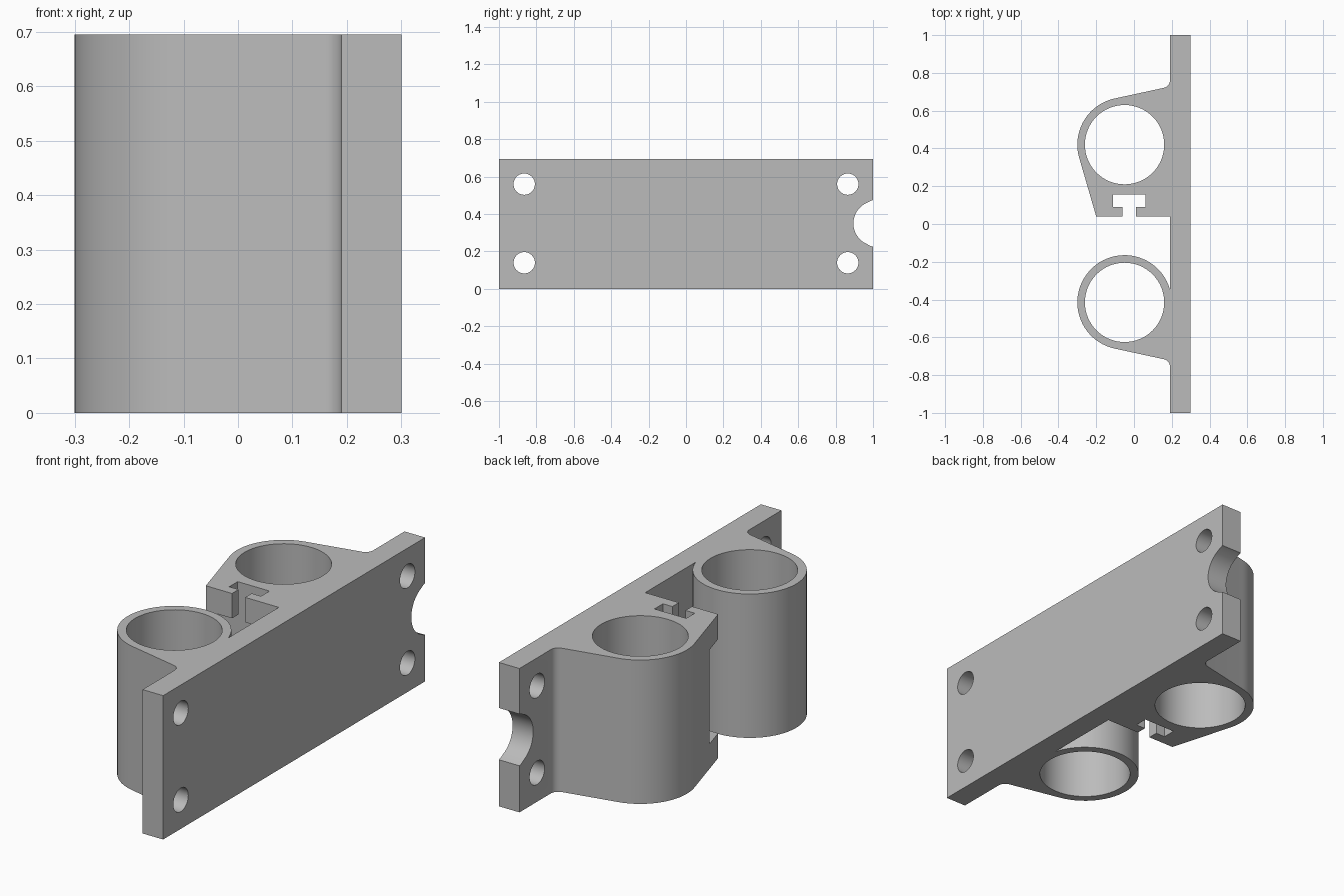
import bpy
import bmesh
from math import cos, sin, radians
from mathutils import Matrix, Vector

if "Cube" in bpy.data.objects:
    bpy.data.objects.remove(bpy.data.objects["Cube"], do_unlink=True)

HEIGHT = 0.695
BORES = [(-0.05, 0.42), (-0.05, -0.415)]
UP = Matrix.Identity(4)
# Maps a (y, z) profile to the side of the plate, extruded along x
SIDEWAYS = Matrix(((0, 0, 1, 0), (1, 0, 0, 0), (0, 1, 0, 0), (0, 0, 0, 1)))

grey = bpy.data.materials.new("plain grey")
grey.use_nodes = True
grey.diffuse_color = (0.5, 0.5, 0.5, 1)
grey.node_tree.nodes["Principled BSDF"].inputs["Base Color"].default_value = (0.5, 0.5, 0.5, 1)


def arc(centre, radius, start, end, steps):
    angles = [radians(start + (end - start) * i / steps) for i in range(steps + 1)]
    return [(centre[0] + radius * cos(a), centre[1] + radius * sin(a)) for a in angles]


def circle(centre, radius, steps=64):
    return arc(centre, radius, 0, 360, steps)[:-1]


def extrude(name, profile, low, high, frame=UP):
    """Extrude a closed profile into a solid."""
    bm = bmesh.new()
    face = bm.faces.new([bm.verts.new(frame @ Vector((u, v, low))) for u, v in profile])
    grown = bmesh.ops.extrude_face_region(bm, geom=[face])["geom"]
    shift = frame @ Vector((0, 0, high - low))
    bmesh.ops.translate(bm, vec=shift, verts=[g for g in grown if isinstance(g, bmesh.types.BMVert)])
    bmesh.ops.recalc_face_normals(bm, faces=bm.faces)
    mesh = bpy.data.meshes.new(name)
    bm.to_mesh(mesh)
    bm.free()
    obj = bpy.data.objects.new(name, mesh)
    mesh.materials.append(grey)
    bpy.context.collection.objects.link(obj)
    return obj


# Outline: back plate, clamp body with a T slot, and plain ring
outline = [(0.3, -1), (0.3, 1), (0.19, 1)]
outline += arc((0.15, 0.76), 0.04, 0, -78, 8)
outline += arc(BORES[0], 0.25, 102, 196, 24)
outline += [(-0.2, 0.04), (-0.06, 0.04), (-0.06, 0.09), (-0.11, 0.09), (-0.11, 0.155),
            (0.06, 0.155), (0.06, 0.09), (0.01, 0.09), (0.01, 0.04), (0.19, 0.04)]
outline += arc(BORES[1], 0.25, 16, 258, 48)
outline += arc((0.15, -0.755), 0.04, 78, 0, 8)
outline += [(0.19, -1)]
bracket = extrude("mounting_bracket", outline, 0, HEIGHT)

# Tube bores
cutters = [extrude("bore_cutter", circle(c, 0.21), -0.1, 0.8) for c in BORES]

# Screw holes through the plate
for y in (-0.865, 0.865):
    for z in (0.14, 0.56):
        cutters.append(extrude("screw_cutter", circle((y, z), 0.057, 40), 0.1, 0.4, SIDEWAYS))

# Rounded notch in the end of the plate
notch = [(1.1, 0.475), (1, 0.475), (0.985, 0.47)]
notch += arc((1.015, 0.35), 0.12, 114, 246, 24)
notch += [(0.985, 0.23), (1, 0.225), (1.1, 0.225)]
cutters.append(extrude("notch_cutter", notch, 0.1, 0.4, SIDEWAYS))

# Recess between the upper and lower slot lips
recess = [(-0.4, 0), (0.19, 0), (0.19, 0.155), (-0.4, 0.155)]
cutters.append(extrude("recess_cutter", recess, 0.12, 0.575))

bpy.context.view_layer.objects.active = bracket
for cutter in cutters:
    cutter.hide_render = True
    mod = bracket.modifiers.new("cut", "BOOLEAN")
    mod.operation = "DIFFERENCE"
    mod.solver = "EXACT"
    mod.object = cutter
    bpy.ops.object.modifier_apply(modifier=mod.name)
    bpy.data.objects.remove(cutter, do_unlink=True)

bpy.ops.object.select_all(action="DESELECT")
bracket.select_set(True)
bpy.ops.object.shade_smooth_by_angle(angle=radians(25))
